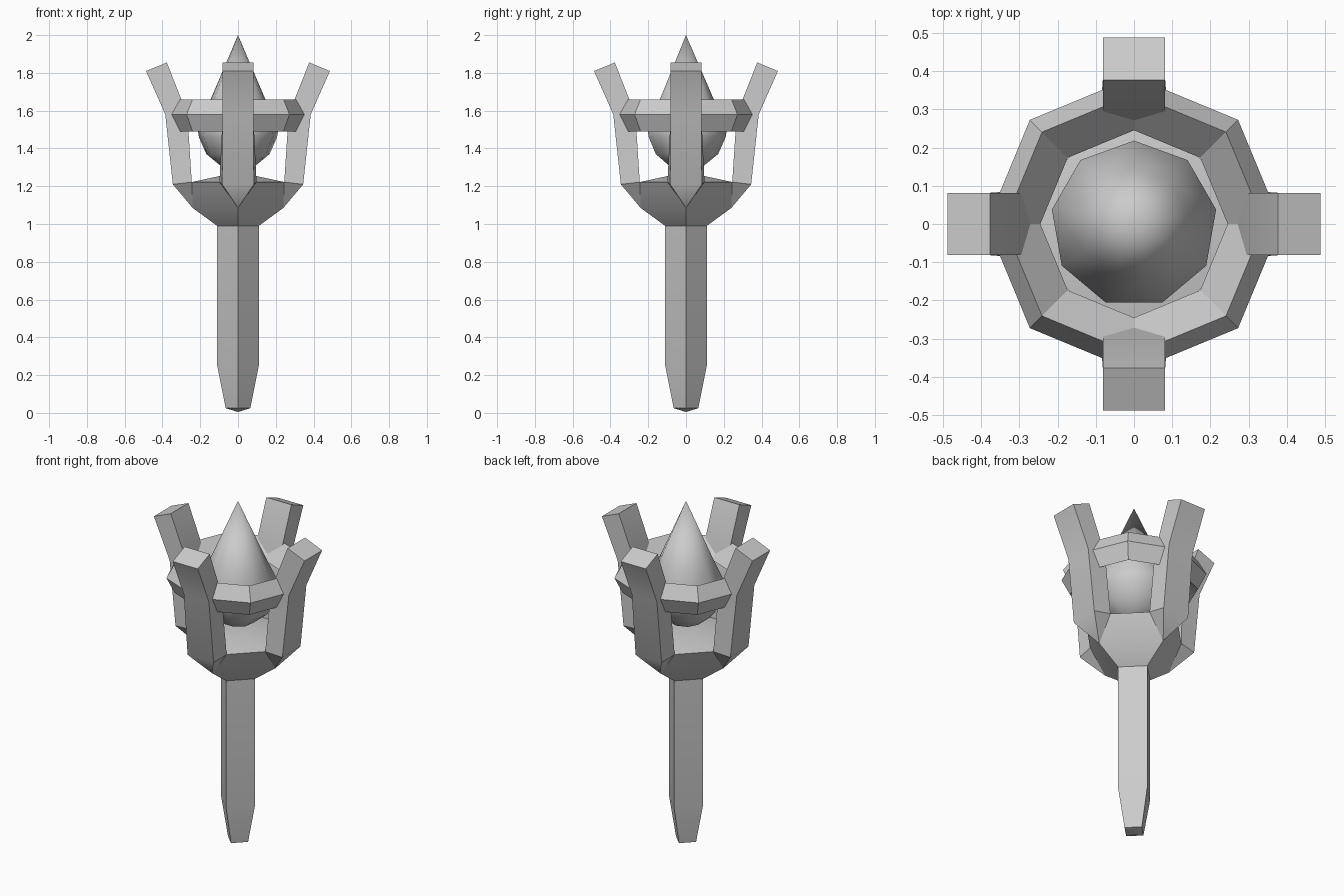
import bpy, bmesh, math
from mathutils import Matrix, Vector

if "Cube" in bpy.data.objects:
    bpy.data.objects.remove(bpy.data.objects["Cube"])


def finish(bm, name, angle):
    bmesh.ops.remove_doubles(bm, verts=bm.verts, dist=0.0005)
    bmesh.ops.recalc_face_normals(bm, faces=bm.faces)
    me = bpy.data.meshes.new(name)
    bm.to_mesh(me)
    bm.free()
    ob = bpy.data.objects.new(name, me)
    bpy.context.collection.objects.link(ob)
    bpy.ops.object.select_all(action='DESELECT')
    ob.select_set(True)
    bpy.context.view_layer.objects.active = ob
    bpy.ops.object.shade_smooth_by_angle(angle=math.radians(angle))
    return ob


def lathe(name, profile, sides, start, angle, closed=False):
    """Revolve (radius, z) points into a faceted solid."""
    bm = bmesh.new()
    rows = []
    for r, z in profile:
        rows.append([bm.verts.new((r * math.cos(start + math.tau * i / sides),
                                   r * math.sin(start + math.tau * i / sides), z))
                     for i in range(sides)] if r > 0 else [bm.verts.new((0, 0, z))] * sides)
    pairs = list(zip(rows, rows[1:])) + ([(rows[-1], rows[0])] if closed else [])
    for a, b in pairs:
        for i in range(sides):
            j = (i + 1) % sides
            bm.faces.new(list(dict.fromkeys((a[i], a[j], b[j], b[i]))))
    return finish(bm, name, angle)


# Handle, cup and prongs: one quarter, repeated four times
handle = [(0, 0.005), (0.065, 0.025), (0.11, 0.25), (0.11, 0.99), (0.24, 1.085)]
outer = [(0.345, 1.21, 0.084), (0.385, 1.58, 0.081), (0.487, 1.81, 0.081)]
inner = [(0.245, 1.222, 0.098), (0.268, 1.58, 0.081), (0.377, 1.855, 0.081)]
quarter = []
for (r0, z0), (r1, z1) in zip(handle, handle[1:]):
    quad = [(0, -r0, z0), (r0, 0, z0), (r1, 0, z1), (0, -r1, z1)]
    quarter.append(list(dict.fromkeys(quad)) if r0 else [(0, 0, z0)] + quad[2:])


def pt(level, side):
    r, z, w = level
    return (side * w, -r, z)


# Prong faces
for i in range(2):
    a, b, c, d = outer[i], outer[i + 1], inner[i], inner[i + 1]
    quarter.append([pt(a, -1), pt(a, 1), pt(b, 1), pt(b, -1)])
    quarter.append([pt(c, -1), pt(c, 1), pt(d, 1), pt(d, -1)])
    for s in (-1, 1):
        quarter.append([pt(a, s), pt(c, s), pt(d, s), pt(b, s)])
quarter.append([pt(outer[2], -1), pt(outer[2], 1), pt(inner[2], 1), pt(inner[2], -1)])

# Cup wall and raised floor
tip, tip2, apex = (0, -0.24, 1.085), (0.24, 0, 1.085), (0, 0, 1.275)
lip, lip2 = pt(inner[0], 1), (0.245, -0.098, 1.222)
quarter += [[tip, pt(outer[0], 1), pt(outer[0], -1)],
            [tip, pt(outer[0], 1), lip],
            [tip, pt(outer[0], -1), pt(inner[0], -1)],
            [tip, tip2, lip2, lip],
            [apex, lip, lip2],
            [apex, pt(inner[0], -1), lip]]

bm = bmesh.new()
for k in range(4):
    rot = Matrix.Rotation(k * math.pi / 2, 3, 'Z')
    for face in quarter:
        bm.faces.new([bm.verts.new(rot @ Vector(p)) for p in face])
finish(bm, "torch_body", 35)

# Eight-sided ring binding the prongs
lathe("prong_ring", [(0.385, 1.58), (0.34, 1.66), (0.245, 1.56), (0.34, 1.49)],
      8, 0, 30, closed=True)

# Nine-sided teardrop flame
lathe("flame", [(0, 1.275), (0.09, 1.305), (0.17, 1.37), (0.21, 1.46),
                (0.218, 1.51), (0.145, 1.665), (0, 2.0)], 9, math.pi / 2, 50)
